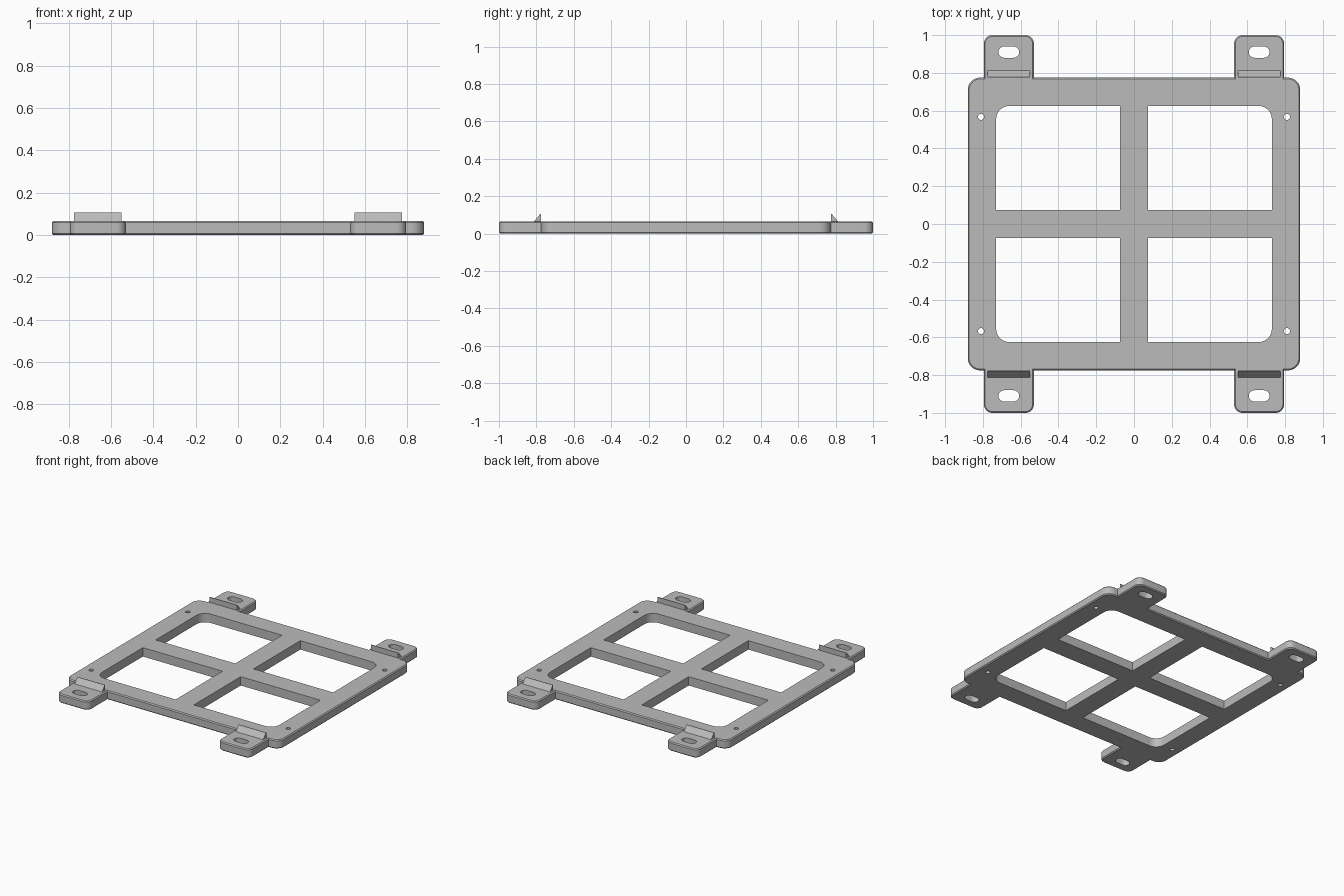
import bpy, bmesh, math

if "Cube" in bpy.data.objects:
    bpy.data.objects.remove(bpy.data.objects["Cube"])

H, C = 0.066, 0.007            # plate thickness, edge chamfer
FX, FY = 0.88, 0.775           # frame half size
TX0, TX1, TY = 0.53, 0.795, 1.0  # tab extents
TXC = (TX0 + TX1) / 2

metal = bpy.data.materials.new("grey metal")
metal.diffuse_color = (0.5, 0.5, 0.5, 1)
metal.use_nodes = True
metal.node_tree.nodes["Principled BSDF"].inputs["Base Color"].default_value = metal.diffuse_color


def arc(cx, cy, r, a0, a1, n=8):
    return [(cx + r * math.cos(math.radians(a0 + (a1 - a0) * i / n)),
             cy + r * math.sin(math.radians(a0 + (a1 - a0) * i / n))) for i in range(n + 1)]


def outline(d):
    """Frame with four tabs, inset by d."""
    q = arc(FX - 0.065, FY - 0.065, 0.065 - d, 0, 90)
    q += [(TX1 - d, FY - d)]
    q += arc(TX1 - 0.045, TY - 0.045, 0.045 - d, 0, 90)
    q += arc(TX0 + 0.045, TY - 0.045, 0.045 - d, 90, 180)
    q += [(TX0 + d, FY - d)]
    top = q + [(-x, y) for x, y in reversed(q)]
    return top + [(-x, -y) for x, y in top]


def make_object(name, bm):
    bmesh.ops.recalc_face_normals(bm, faces=bm.faces[:])
    mesh = bpy.data.meshes.new(name)
    bm.to_mesh(mesh)
    bm.free()
    mesh.materials.append(metal)
    ob = bpy.data.objects.new(name, mesh)
    bpy.context.collection.objects.link(ob)
    return ob


# Openings: windows, screw holes and tab slots
holes = []
for sx in (-1, 1):
    for sy in (-1, 1):
        window = [(0.075, 0.075), (0.73, 0.075)] + arc(0.66, 0.555, 0.07, 0, 90) + [(0.075, 0.625)]
        screw = arc(0.81, 0.567, 0.016, 0, 345, 23)
        slot = arc(TXC + 0.025, 0.91, 0.03, -90, 90) + arc(TXC - 0.025, 0.91, 0.03, 90, 270)
        for loop in (window, screw, slot):
            holes.append([(sx * x, sy * y) for x, y in loop])

bm = bmesh.new()


def ring(points, z):
    verts = [bm.verts.new((x, y, z)) for x, y in points]
    edges = [bm.edges.new((verts[i - 1], verts[i])) for i in range(len(verts))]
    return verts, edges


def walls(a, b):
    for i in range(len(a)):
        bm.faces.new((a[i - 1], a[i], b[i], b[i - 1]))


# Frame plate: chamfered rim, straight walled openings, filled caps
rims = [ring(outline(d), z) for d, z in ((C, 0), (0, C), (0, H - C), (C, H))]
low, high = list(rims[0][1]), list(rims[3][1])
for a, b in zip(rims, rims[1:]):
    walls(a[0], b[0])
for loop in holes:
    a, b = ring(loop, 0), ring(loop, H)
    walls(a[0], b[0])
    low += a[1]
    high += b[1]
for edges in (low, high):
    bmesh.ops.triangle_fill(bm, edges=edges, use_beauty=True)
plate = make_object("frame_plate", bm)
bpy.context.view_layer.objects.active = plate
plate.select_set(True)
bpy.ops.object.shade_smooth_by_angle(angle=math.radians(30))

# Wedge stops on the tabs: upright inner face, slope falling outward
for sx, side in ((-1, "left"), (1, "right")):
    for sy, end in ((-1, "front"), (1, "back")):
        bm = bmesh.new()
        profile = [(0.775, H - 0.01), (0.775, 0.105), (0.779, 0.105), (0.812, H), (0.812, H - 0.01)]
        a, b = [[bm.verts.new((sx * x, sy * y, z)) for y, z in profile] for x in (0.55, 0.775)]
        for i in range(len(a)):
            bm.faces.new((a[i - 1], a[i], b[i], b[i - 1]))
        bm.faces.new(a)
        bm.faces.new(b)
        make_object(f"wedge_stop_{end}_{side}", bm)
